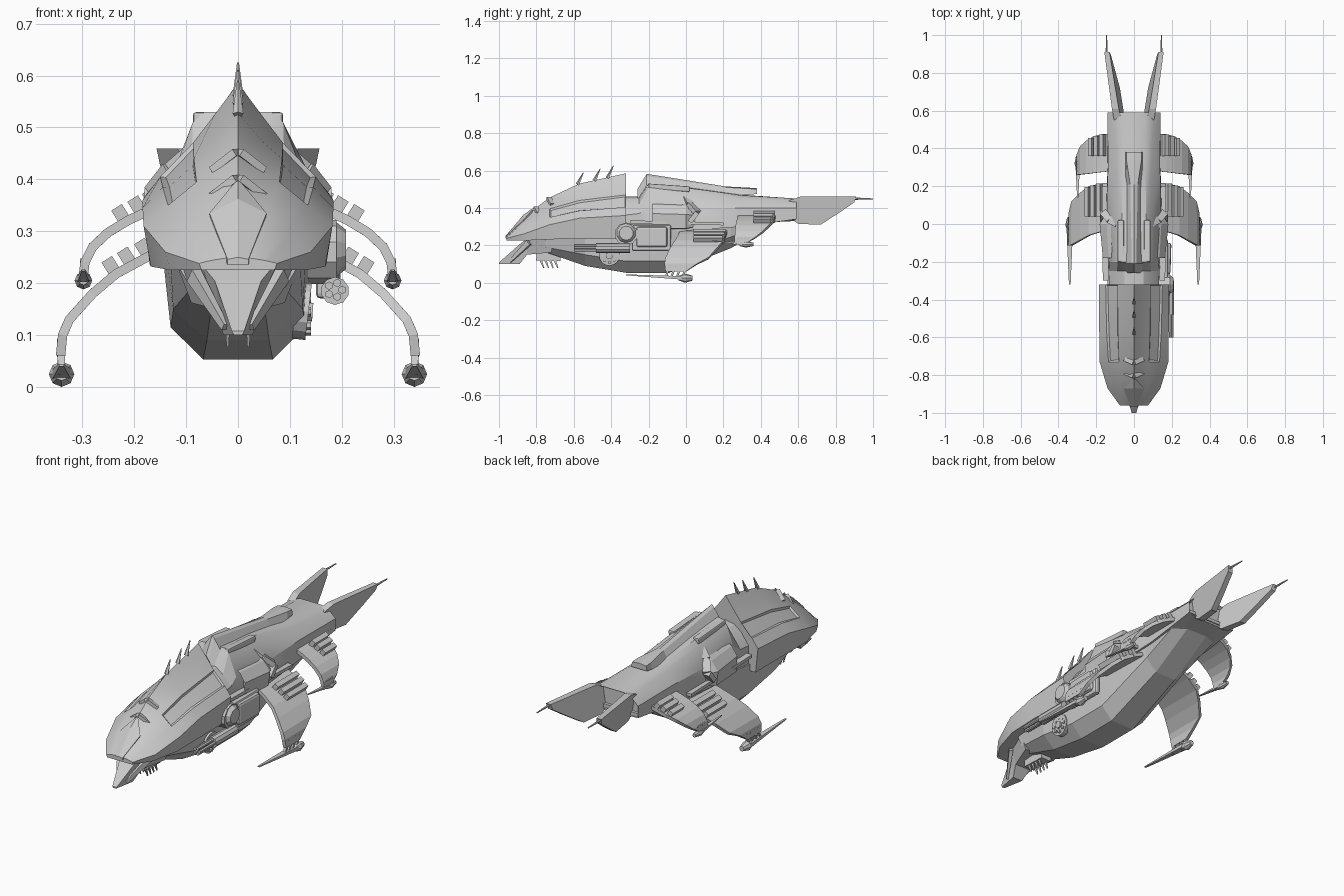
import bpy, bmesh, math
from mathutils import Vector, Matrix

if "Cube" in bpy.data.objects:
    bpy.data.objects.remove(bpy.data.objects["Cube"])


def finish(name, bm, mirror=False, smooth=None, bevel=0, solid=0):
    bmesh.ops.recalc_face_normals(bm, faces=bm.faces)
    me = bpy.data.meshes.new(name)
    bm.to_mesh(me)
    bm.free()
    ob = bpy.data.objects.new(name, me)
    bpy.context.collection.objects.link(ob)
    if solid:
        m = ob.modifiers.new("Thickness", 'SOLIDIFY')
        m.thickness, m.offset = solid, 0
    if bevel:
        m = ob.modifiers.new("Bevel", 'BEVEL')
        m.width, m.segments = bevel, 2
    if mirror:
        ob.modifiers.new("Mirror", 'MIRROR')
    if smooth:
        bpy.ops.object.select_all(action='DESELECT')
        ob.select_set(True)
        bpy.context.view_layer.objects.active = ob
        bpy.ops.object.shade_smooth_by_angle(angle=math.radians(smooth))
    return ob


def loft(name, sections, sym=True, recess=None, depth=-.008, **kw):
    """Skin cross-sections (y, [(x, z)...]); sym reflects each half outline."""
    bm = bmesh.new()
    rings = []
    for y, pts in sections:
        ring = list(pts)
        if sym:
            ring += [(-x, z) for x, z in reversed(pts) if x > 0]
        rings.append([bm.verts.new((x, y, z)) for x, z in ring])
    n = len(rings[0])
    for a, b in zip(rings, rings[1:]):
        for i in range(n):
            j = (i + 1) % n
            bm.faces.new((a[i], a[j], b[j], b[i]))
    bm.faces.new(rings[0])
    bm.faces.new(rings[-1])
    bmesh.ops.recalc_face_normals(bm, faces=bm.faces)
    if recess:
        sel = [f for f in bm.faces if recess(f.calc_center_median())]
        bmesh.ops.inset_region(bm, faces=sel, thickness=.01, depth=depth)
    return finish(name, bm, **kw)


def bar(name, p0, p1, w, h, roll=0, taper=1, **kw):
    p0, p1 = Vector(p0), Vector(p1)
    d = p1 - p0
    bm = bmesh.new()
    bmesh.ops.create_cube(bm, size=1)
    for v in bm.verts:
        s = taper if v.co.y > 0 else 1
        v.co = Vector((v.co.x * w * s, v.co.y * d.length, v.co.z * h * s))
    rot = d.to_track_quat('Y', 'Z').to_matrix().to_4x4() @ Matrix.Rotation(roll, 4, 'Y')
    bm.transform(Matrix.Translation((p0 + p1) / 2) @ rot)
    return finish(name, bm, **kw)


def cyl(name, p0, p1, r0, r1=None, seg=10, **kw):
    p0, p1 = Vector(p0), Vector(p1)
    d = p1 - p0
    bm = bmesh.new()
    bmesh.ops.create_cone(bm, cap_ends=True, segments=seg, radius1=r0,
                          radius2=r0 if r1 is None else r1, depth=d.length)
    bm.transform(Matrix.Translation((p0 + p1) / 2) @ d.to_track_quat('Z', 'Y').to_matrix().to_4x4())
    return finish(name, bm, **kw)


# Front cockpit shell with recessed side windows
loft("cockpit_shell", [
    (-.96, [(0, .25), (.025, .248), (.045, .245), (.06, .242), (.075, .238), (.07, .225)]),
    (-.87, [(0, .35), (.05, .33), (.075, .32), (.1, .30), (.14, .26), (.13, .225)]),
    (-.73, [(0, .455), (.045, .415), (.08, .395), (.135, .35), (.182, .31), (.168, .232)]),
    (-.57, [(0, .53), (.045, .475), (.085, .44), (.145, .385), (.184, .345), (.17, .235)]),
    (-.32, [(0, .585), (.045, .525), (.087, .47), (.15, .405), (.184, .36), (.17, .235)])],
    recess=lambda c: c.y > -.73 and .09 < abs(c.x) < .13, smooth=22)
# Nose plate and chevrons over the windscreen
loft("nose_plate", [
    (-.965, [(0, .25), (.02, .246), (.02, .235)]),
    (-.87, [(0, .362), (.055, .335), (.05, .30)]),
    (-.82, [(0, .398), (.008, .392), (.008, .33)])])
for i, (y, z) in enumerate([(-.8, .402), (-.73, .452)]):
    bar(f"brow_chevron_{i}", (0, y, z), (.045, y + .02, z - .035), .035, .015, mirror=True)
# Dorsal spikes
for i, (y, z) in enumerate([(-.57, .525), (-.48, .545), (-.41, .56)]):
    cyl(f"dorsal_spike_{i}", (0, y - .01, z), (0, y + .022, z + .065), .011, .002, 5)

# Jaw under the nose, with mandibles, chin block and teeth
loft("jaw", [
    (-1.0, [(.012, .108), (.008, .1)]),
    (-.89, [(.045, .205), (.028, .1)]),
    (-.85, [(.07, .235), (.045, .15)]),
    (-.72, [(.12, .24), (.09, .162)])])
bar("mandible", (.085, -.84, .215), (.025, -.94, .115), .02, .03, taper=.5, mirror=True)
bar("chin_block", (0, -.8, .15), (0, -.67, .145), .06, .06)
for i in range(4):
    y = -.78 + i * .025
    bar(f"chin_tooth_{i}", (.02, y, .13), (.02, y + .02, .078), .01, .014, taper=.4, mirror=True)

# Faceted belly
loft("belly", [
    (-.75, [(.12, .24), (.09, .19), (.05, .163)]),
    (-.54, [(.13, .24), (.125, .15), (.06, .09)]),
    (-.32, [(.14, .27), (.13, .115), (.067, .053)]),
    (-.09, [(.15, .30), (.13, .115), (.067, .053)]),
    (.24, [(.14, .33), (.12, .245), (.06, .185)]),
    (.48, [(.14, .36), (.13, .335), (.06, .325)]),
    (.585, [(.14, .36), (.13, .34), (.06, .33)])])

# Main rear hull, with a recessed tail face
loft("rear_hull", [
    (-.34, [(0, .46), (.05, .45), (.09, .42), (.13, .36), (.13, .24)]),
    (-.25, [(0, .46), (.05, .45), (.09, .42), (.135, .37), (.135, .26)]),
    (-.2, [(0, .53), (.065, .53), (.087, .51), (.13, .40), (.14, .27)]),
    (.02, [(0, .51), (.065, .505), (.087, .48), (.145, .395), (.15, .28)]),
    (.3, [(0, .47), (.06, .467), (.09, .45), (.138, .40), (.14, .30)]),
    (.59, [(0, .45), (.06, .45), (.1, .44), (.14, .40), (.14, .34)])],
    recess=lambda c: c.y > .58, depth=-.02, smooth=25)
# Dorsal ridge running back to an overhanging plate
loft("dorsal_ridge", [
    (-.26, [(0, .50), (.015, .48), (.04, .44)]),
    (-.21, [(0, .582), (.012, .57), (.047, .52)]),
    (.21, [(0, .515), (.02, .51), (.045, .465)]),
    (.34, [(0, .508), (.04, .503), (.045, .47)]),
    (.38, [(0, .505), (.04, .50), (.045, .475)])])
bar("shoulder_block", (.07, -.2, .515), (.07, .02, .5), .034, .03, mirror=True, bevel=.006)

# Side nacelles with angular collars
loft("nacelle", [
    (-.18, [(.09, .44), (.135, .415), (.165, .37), (.16, .29), (.1, .28)]),
    (0, [(.09, .45), (.145, .41), (.182, .365), (.172, .29), (.1, .28)]),
    (.05, [(.09, .44), (.13, .40), (.15, .36), (.145, .3), (.1, .29)])],
    sym=False, mirror=True, recess=lambda c: c.y < -.17, depth=-.03)
arc = [(.085, 0, .455), (.125, .02, .42), (.16, .06, .375), (.16, .02, .325)]
for i in range(3):
    bar(f"collar_{i}", arc[i], arc[i + 1], .04, .025, mirror=True)
bar("flank_strip", (.15, -.3, .325), (.155, .2, .315), .03, .016, mirror=True)


# Drooping wings, each with launch rails, comb slats and a needle pod
def wing(name, path, rails, rail_y, pod, needle):
    bm = bmesh.new()
    rows = [(bm.verts.new((x, y0, z)), bm.verts.new((x, y1, z))) for x, z, y0, y1 in path]
    for a, b in zip(rows, rows[1:]):
        bm.faces.new((a[0], a[1], b[1], b[0]))
    finish(name, bm, mirror=True, solid=.018)
    for i, (x, z) in enumerate(rails):
        bar(f"{name}_rail_{i}", (x, rail_y[0], z), (x, rail_y[1] - i * .01, z),
            .024, .038, roll=math.radians(32), mirror=True)
    px, py, pz = pod
    r = needle[2]
    cyl(f"{name}_pod_front", (px, py - .035, pz), (px, py, pz), r * .5, r, 8, mirror=True)
    cyl(f"{name}_pod_rear", (px, py, pz), (px, py + .04, pz), r, r * .55, 8, mirror=True)
    bar(f"{name}_needle", (px, py + .01, pz), (px, needle[0], needle[1]), r * 1.5, r * .8,
        taper=.25, mirror=True)
    tip = path[-1]
    for i in range(4):
        y = tip[2] + .01 + i * (tip[3] - tip[2] - .02) / 3
        bar(f"{name}_slat_{i}", (tip[0], y + .015, tip[1] + .03), (px, y - .012, pz), .014, .01,
            mirror=True)


wing("front_wing", [(.12, .275, -.03, .22), (.17, .253, -.04, .215), (.235, .218, -.06, .2),
                    (.28, .18, -.085, .165), (.325, .13, -.11, .12), (.338, .1, -.115, .06),
                    (.342, .06, -.11, .0)],
     [(.18, .265), (.213, .248), (.243, .23)], (.04, .215), (.34, -.005, .0245), (-.32, .042, .0245))
wing("rear_wing", [(.11, .36, .28, .48), (.17, .34, .275, .475), (.21, .322, .27, .465),
                   (.25, .298, .265, .44), (.28, .27, .262, .41), (.295, .24, .26, .37),
                   (.298, .215, .26, .33)],
     [(.165, .362), (.193, .347), (.224, .33)], (.36, .475), (.298, .32, .205), (.14, .225, .017))

# Tail fins splayed outward, with trailing spikes
bm = bmesh.new()
outline = [(.55, .44), (.61, .46), (.91, .46), (.9, .43), (.82, .375), (.72, .31), (.6, .315), (.55, .35)]
sides = []
for t in (-.016, .016):
    sides.append([bm.verts.new((.086 + (y - .59) * .15 + (z - .4) * .16 + t * (1.2 - (y - .55)), y, z))
                  for y, z in outline])
    bm.faces.new(sides[-1])
for i in range(len(outline)):
    j = (i + 1) % len(outline)
    bm.faces.new((sides[0][i], sides[0][j], sides[1][j], sides[1][i]))
finish("tail_fin", bm, mirror=True)
cyl("tail_spike", (.145, .88, .45), (.145, 1.0, .448), .007, .003, 6, mirror=True)

# Right-hand turret, door and gun
cyl("turret_drum", (.12, -.32, .26), (.19, -.32, .26), .062, seg=10)
cyl("turret_cap", (.19, -.32, .265), (.208, -.32, .265), .052, .038, 10)
bar("side_door", (.178, -.265, .245), (.183, -.1, .245), .03, .11, bevel=.012)
bar("door_frame", (.165, -.29, .24), (.165, -.08, .24), .03, .14, bevel=.01)
cyl("gun_body", (.187, -.48, .185), (.187, -.3, .185), .027, seg=10)
for i in range(5):
    a = i * math.tau / 5
    x, z = .187 + .014 * math.cos(a), .187 + .014 * math.sin(a)
    cyl(f"gun_barrel_{i}", (x, -.6, z), (x, -.47, z), .008, seg=6)
# Right-hand wheel disc with studs on the belly
cyl("wheel_disc", (.11, -.41, .148), (.136, -.41, .145), .055, seg=16)
cyl("wheel_hub", (.13, -.41, .145), (.144, -.41, .144), .018, seg=12)
for i in range(8):
    a = i * math.tau / 8
    y, z = -.41 + .037 * math.cos(a), .145 + .037 * math.sin(a)
    cyl(f"wheel_stud_{i}", (.13, y, z), (.141, y, z), .009, seg=6)
